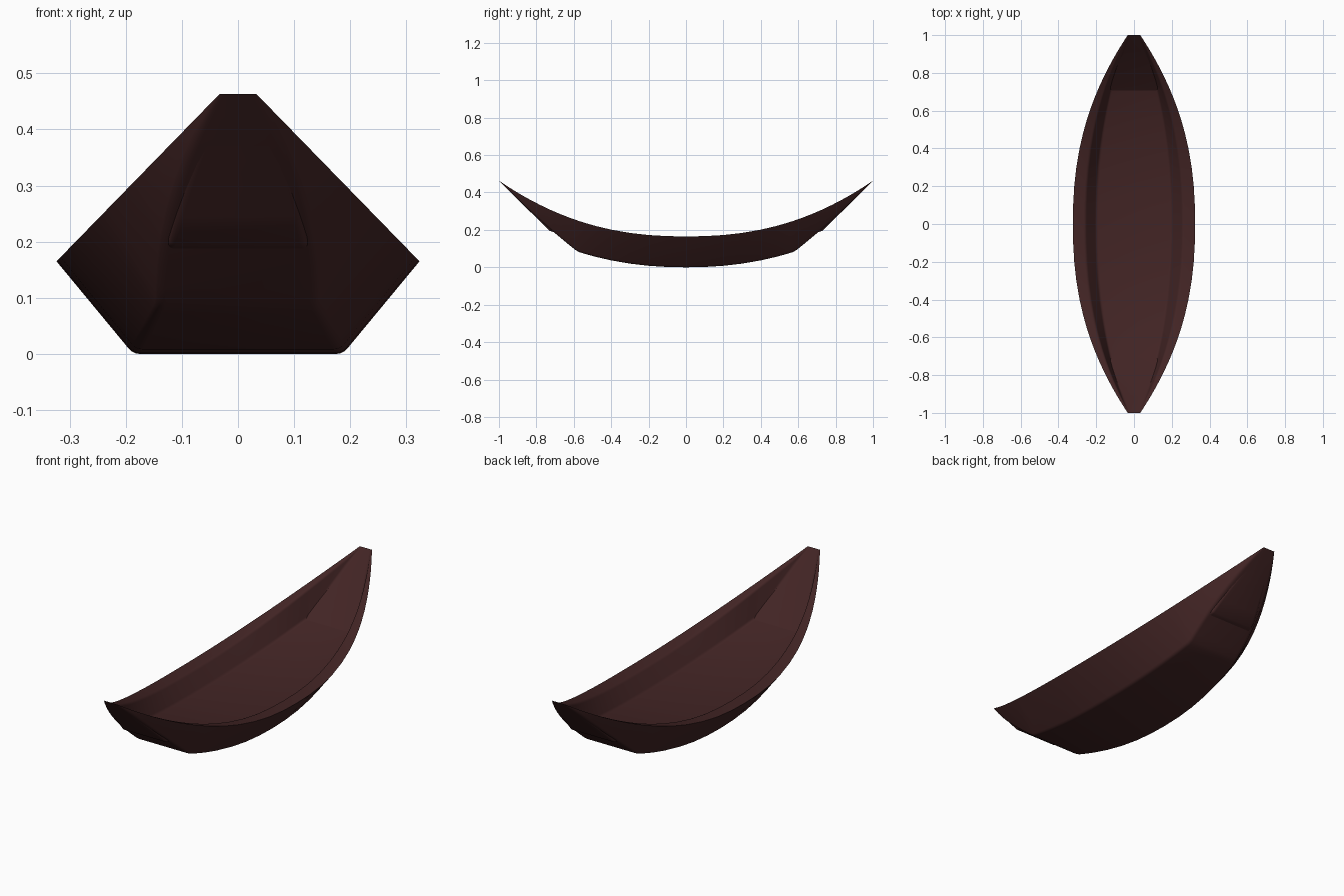
import bpy, bmesh, math

if "Cube" in bpy.data.objects:
    bpy.data.objects.remove(bpy.data.objects["Cube"])

# One dark timber colour
mat = bpy.data.materials.new("dark red brown timber")
mat.diffuse_color = (0.055, 0.018, 0.018, 1)
mat.use_nodes = True
mat.node_tree.nodes["Principled BSDF"].inputs["Base Color"].default_value = mat.diffuse_color


def lerp(a, b, t):
    return a + (b - a) * t


def rounded(p, c, n, size):
    """Round corner c between neighbours p and n with a short curve."""
    def toward(q):
        d = math.dist(q, c)
        k = min(size, d * 0.4) / max(d, 1e-6)
        return (lerp(c[0], q[0], k), lerp(c[1], q[1], k))
    a, b = toward(p), toward(n)
    pts = []
    for t in (0.0, 0.33, 0.67, 1.0):
        pts.append(tuple((1 - t) ** 2 * a[i] + 2 * t * (1 - t) * c[i] + t * t * b[i]
                         for i in (0, 1)))
    return pts


def section(y):
    """Closed cross-section of the boat at station y."""
    a = abs(y)
    f = a ** 2.3
    # gunwale: outer and inner edge
    zs, xs = 0.165 + 0.298 * f, 0.3235 - 0.2905 * f
    xi = 0.257 - 0.230 * f
    # outer bottom: gentle rocker, then raked ends
    if a <= 0.58:
        zb = 0.084 * (a / 0.58) ** 2.2
        xb = 0.187 - 0.046 * (a / 0.58) ** 2
    else:
        t = (a - 0.58) / 0.42
        zb = 0.084 + 0.379 * (0.87 * t + 0.13 * t * t)
        xb = 0.033 + 0.108 * (1 - t ** 2.4)
    # inner floor: follows the rocker, then slopes up to the tip
    if a <= 0.73:
        zf = 0.092 + 0.103 * (a / 0.73) ** 2.2
        xf = 0.2 - 0.08 * (a / 0.73) ** 2.2
    else:
        t = (a - 0.73) / 0.27
        zf, xf = lerp(0.195, 0.463, t), xi - 0.024 * (1 - t)
    # half profile: keel corner, gunwale, inner wall, floor corner
    keel, out, rim, floor = (xb, zb), (xs, zs), (xi, zs), (xf, zf)
    half = (rounded((0, zb), keel, out, 0.012) + [out]
            + rounded(out, rim, floor, 0.010)
            + rounded(rim, floor, (0, zf), 0.010))
    ring = half + [(-x, z) for x, z in reversed(half)]
    return [(x, y, z) for x, z in ring]


# Stations along the boat, mirrored front to back
pos = [0.1, 0.2, 0.3, 0.4, 0.48, 0.54, 0.57, 0.59, 0.62, 0.67, 0.715,
       0.73, 0.78, 0.83, 0.88, 0.92, 0.96, 1.0]
stations = [-p for p in reversed(pos)] + [0.0] + pos

# Hull: bridge the sections into one closed skin
bm = bmesh.new()
rings = [[bm.verts.new(p) for p in section(y)] for y in stations]
for r0, r1 in zip(rings, rings[1:]):
    n = len(r0)
    for i in range(n):
        j = (i + 1) % n
        bm.faces.new((r0[i], r0[j], r1[j], r1[i]))
bmesh.ops.remove_doubles(bm, verts=bm.verts, dist=0.0003)
bmesh.ops.recalc_face_normals(bm, faces=bm.faces)
me = bpy.data.meshes.new("boat_hull")
bm.to_mesh(me)
bm.free()
hull = bpy.data.objects.new("boat_hull", me)
bpy.context.collection.objects.link(hull)
me.materials.append(mat)

bpy.context.view_layer.objects.active = hull
hull.select_set(True)
bpy.ops.object.shade_smooth_by_angle(angle=math.radians(30))
